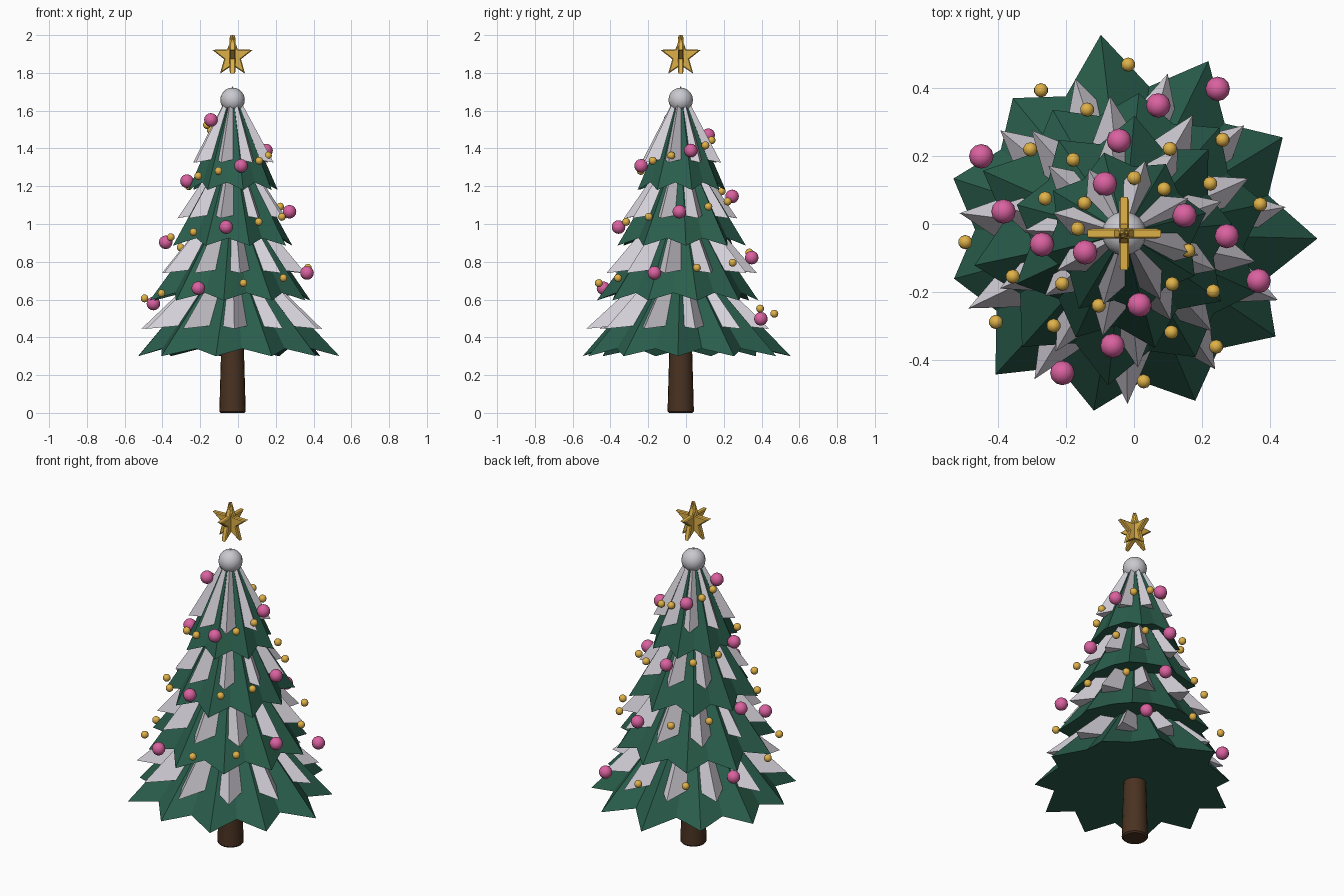
import bpy, bmesh, math, random
from mathutils import Matrix

if "Cube" in bpy.data.objects:
    bpy.data.objects.remove(bpy.data.objects["Cube"])

random.seed(4)
CX, CY = -0.029, -0.028          # tree axis


def material(name, rgb):
    m = bpy.data.materials.new(name)
    m.diffuse_color = (*rgb, 1)
    m.use_nodes = True
    m.node_tree.nodes["Principled BSDF"].inputs["Base Color"].default_value = m.diffuse_color
    return m


GREEN = material("pine_green", (0.023, 0.112, 0.072))
SNOW = material("snow_grey", (0.66, 0.63, 0.69))
PINK = material("bauble_pink", (0.70, 0.12, 0.35))
GOLD = material("gold", (0.74, 0.44, 0.065))
BROWN = material("bark_brown", (0.068, 0.032, 0.015))
WHITE = material("ball_grey", (0.58, 0.58, 0.62))


def finish(name, bm, mat, smooth=False):
    bmesh.ops.recalc_face_normals(bm, faces=bm.faces[:])
    me = bpy.data.meshes.new(name)
    bm.to_mesh(me)
    bm.free()
    me.materials.append(mat)
    if smooth:
        me.shade_smooth()
    ob = bpy.data.objects.new(name, me)
    ob.location = (CX, CY, 0)
    bpy.context.collection.objects.link(ob)
    return ob


def star_cone(name, mat, radii, inner, z_tip, z_valley, z_apex, turn):
    """Closed cone with a zigzag hem: outer tips and inner valleys."""
    bm = bmesh.new()
    n = len(radii)
    rim = []
    for i, r in enumerate(radii):
        for rad, z, k in ((r, z_tip, i), (inner, z_valley, i + 0.5)):
            a = math.radians(turn) + math.tau * k / n
            rim.append(bm.verts.new((rad * math.cos(a), rad * math.sin(a), z)))
    top = bm.verts.new((0, 0, z_apex))
    for i, v in enumerate(rim):
        bm.faces.new((v, rim[(i + 1) % len(rim)], top))
    bm.faces.new(rim[::-1])      # underside
    return finish(name, bm, mat)


# trunk
bm = bmesh.new()
bmesh.ops.create_cone(bm, cap_ends=True, segments=20, radius1=0.07, radius2=0.058,
                      depth=0.42, matrix=Matrix.Translation((0, 0, 0.21)))
bottom = [e for e in bm.edges if all(v.co.z < 0.01 for v in e.verts)]
bmesh.ops.bevel(bm, geom=bottom, offset=0.008, segments=1, affect='EDGES')
trunk = finish("trunk", bm, BROWN)
bpy.context.view_layer.objects.active = trunk
trunk.select_set(True)
bpy.ops.object.shade_smooth_by_angle()

# foliage tiers, each with snow spikes breaking through
first = [.567, .544, .563, .587, .514, .526, .516, .56, .527, .533, .537]
tiers = [  # tips, radius, snow radius, hem height, apex height, turn
    (11, 0.54, 0.49, 0.30, 0.90, -1.5),
    (10, 0.435, 0.395, 0.595, 1.20, 12),
    (9, 0.335, 0.30, 0.885, 1.46, 5),
    (8, 0.245, 0.22, 1.18, 1.725, 14),
]
for i, (n, r, rs, z, apex, turn) in enumerate(tiers):
    radii = first if i == 0 else [r * random.uniform(0.94, 1.05) for _ in range(n)]
    star_cone(f"foliage_tier_{i + 1}", GREEN, radii, r * 0.81, z, z + 0.04, apex, turn)
    star_cone(f"snow_tier_{i + 1}", SNOW, [rs * random.uniform(0.96, 1.04) for _ in range(n)],
              rs * 0.65, z + 0.145, z + 0.165, apex + 0.005, turn + 0.33 * 360 / n)

# baubles on one descending spiral: every third is large and pink
for k in range(40):
    a = math.radians(205.6 - 31.5 * k)
    r = 0.127 + 0.0097 * k
    big = k % 3 == 0
    bm = bmesh.new()
    bmesh.ops.create_uvsphere(
        bm, u_segments=12 if big else 10, v_segments=8, radius=0.036 if big else 0.021,
        matrix=Matrix.Translation((r * math.cos(a), r * math.sin(a), 1.551 - 0.027 * k)))
    finish(f"pink_bauble_{k}" if big else f"gold_bead_{k}", bm, PINK if big else GOLD, True)

# snow ball at the peak
bm = bmesh.new()
bmesh.ops.create_uvsphere(bm, u_segments=16, v_segments=10, radius=0.065,
                          matrix=Matrix.Translation((0, 0, 1.657)))
finish("peak_ball", bm, WHITE, True)

# two crossed five-pointed stars with bevelled rims
for name, spin in (("star_front", 0), ("star_side", math.pi / 2)):
    bm = bmesh.new()
    vs = []
    for i in range(10):
        a = math.pi / 2 + math.tau * i / 10
        rad = 0.047 if i % 2 else 0.113
        vs.append(bm.verts.new((rad * math.cos(a), -0.015, 1.887 + rad * math.sin(a))))
    face = bm.faces.new(vs)
    ext = bmesh.ops.extrude_face_region(bm, geom=[face])
    for v in (g for g in ext["geom"] if isinstance(g, bmesh.types.BMVert)):
        v.co.y = 0.015
    bmesh.ops.recalc_face_normals(bm, faces=bm.faces[:])
    rims = [e for e in bm.edges if abs(e.verts[0].co.y - e.verts[1].co.y) < 1e-4]
    bmesh.ops.bevel(bm, geom=rims, offset=0.005, segments=1, affect='EDGES')
    bmesh.ops.rotate(bm, verts=bm.verts[:], matrix=Matrix.Rotation(spin, 3, 'Z'))
    finish(name, bm, GOLD)
